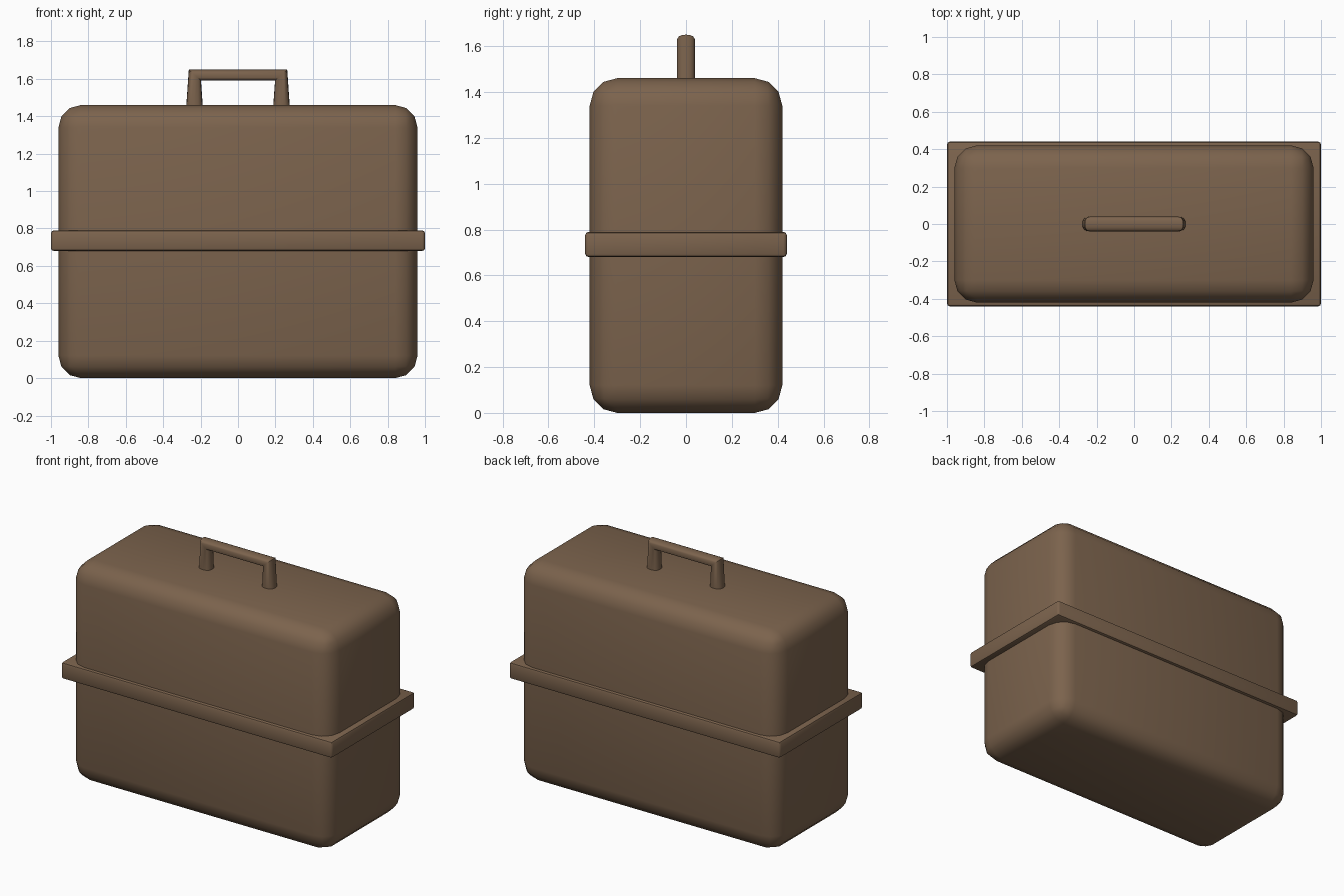
import bpy
import bmesh
from math import cos, sin, pi, copysign, radians

cube = bpy.data.objects.get("Cube")
if cube:
    bpy.data.objects.remove(cube, do_unlink=True)

# Single brown finish
brown = bpy.data.materials.new("brown")
brown.use_nodes = True
colour = (0.2, 0.125, 0.074, 1)
brown.diffuse_color = colour
brown.node_tree.nodes["Principled BSDF"].inputs["Base Color"].default_value = colour


def add_object(name, bm, smooth_angle):
    bmesh.ops.recalc_face_normals(bm, faces=bm.faces)
    mesh = bpy.data.meshes.new(name)
    bm.to_mesh(mesh)
    bm.free()
    mesh.materials.append(brown)
    obj = bpy.data.objects.new(name, mesh)
    bpy.context.collection.objects.link(obj)
    bpy.ops.object.select_all(action='DESELECT')
    obj.select_set(True)
    bpy.context.view_layer.objects.active = obj
    bpy.ops.object.shade_smooth_by_angle(angle=radians(smooth_angle))
    return obj


def rounded_box(name, half_x, half_y, bottom, top, radius, segments):
    bm = bmesh.new()
    bmesh.ops.create_cube(bm, size=2)
    for v in bm.verts:
        v.co.x *= half_x
        v.co.y *= half_y
        v.co.z = top if v.co.z > 0 else bottom
    bmesh.ops.bevel(bm, geom=bm.edges[:], offset=radius, segments=segments,
                    profile=0.5, affect='EDGES')
    return add_object(name, bm, 45)


# Rounded case and the rim around its middle
rounded_box("case_body", 0.96, 0.42, 0, 1.46, 0.12, 3)
rounded_box("middle_rim", 1.0, 0.44, 0.68, 0.79, 0.015, 2)


# Handle: oval sections lofted up one leg, across the bar and down the other
def soft(value):
    return copysign(abs(value) ** 0.8, value)


SIDES = 16
HALF_DEPTH = 0.04
# Outer and inner (x, z) points of each section
leg = [((0.277, 1.45), (0.188, 1.45)), ((0.263, 1.65), (0.198, 1.59))]
sections = leg + [((-ox, oz), (-ix, iz)) for (ox, oz), (ix, iz) in reversed(leg)]

bm = bmesh.new()
rings = []
for (ox, oz), (ix, iz) in sections:
    ring = []
    for i in range(SIDES):
        a = 2 * pi * i / SIDES
        t = soft(cos(a)) / 2
        ring.append(bm.verts.new(((ox + ix) / 2 + (ox - ix) * t,
                                  HALF_DEPTH * soft(sin(a)),
                                  (oz + iz) / 2 + (oz - iz) * t)))
    rings.append(ring)
for low, high in zip(rings, rings[1:]):
    for i in range(SIDES):
        j = (i + 1) % SIDES
        bm.faces.new((low[i], low[j], high[j], high[i]))
for ring in (rings[0], rings[-1]):
    bm.faces.new(ring)
add_object("carry_handle", bm, 45)
